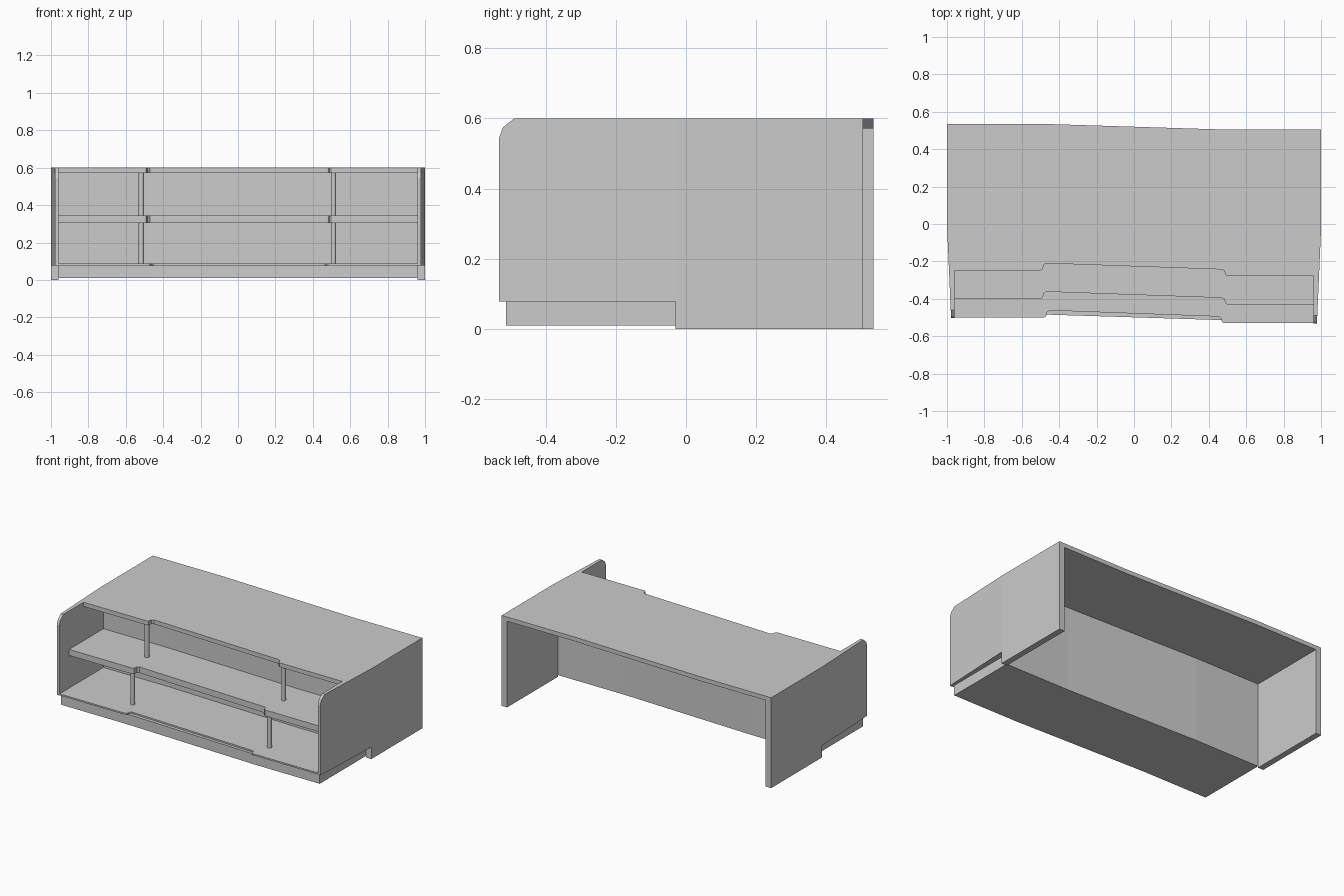
import bpy, bmesh

if "Cube" in bpy.data.objects:
    bpy.data.objects.remove(bpy.data.objects["Cube"])

INNER = 0.96      # inner face of the side panels
BEND = 0.48       # plan is straight outside +-BEND, slanted between
SHIFT = 0.03      # left half sits this much further back


def finish(name, bm):
    bmesh.ops.recalc_face_normals(bm, faces=bm.faces)
    me = bpy.data.meshes.new(name)
    bm.to_mesh(me)
    bm.free()
    ob = bpy.data.objects.new(name, me)
    bpy.context.collection.objects.link(ob)
    return ob


def slab(name, plan, z0, z1):
    """Extrude a closed plan outline from z0 to z1."""
    bm = bmesh.new()
    face = bm.faces.new([bm.verts.new((x, y, z0)) for x, y in plan])
    res = bmesh.ops.extrude_face_region(bm, geom=[face], use_keep_orig=True)
    for v in res["geom"]:
        if isinstance(v, bmesh.types.BMVert):
            v.co.z = z1
    return finish(name, bm)


def bent_line(y):
    """Left-to-right line; y is its position at the right end."""
    return [(-INNER, y + SHIFT), (-BEND, y + SHIFT), (BEND, y), (INNER, y)]


def recessed_front(y, w):
    """Left-to-right front edge with a softened recess of half width w."""
    return [(-INNER, y + .03), (-w - .015, y + .03), (-w - .005, y + .036),
            (-w, y + .058), (-w + .012, y + .068), (w - .012, y + .035),
            (w, y + .028), (w + .005, y + .008), (w + .015, y), (INNER, y)]


def board(name, front_y, back_y, z0, z1, w=0.483):
    return slab(name, recessed_front(front_y, w) + bent_line(back_y)[::-1], z0, z1)


# Horizontal boards
board("desk_top", -0.278, 0.505, 0.572, 0.60)
board("middle_shelf", -0.43, -0.05, 0.305, 0.345)
board("bottom_deck", -0.53, -0.05, 0.078, 0.088, 0.465)

# Plinth under the deck and the upright panel behind the shelves
slab("plinth", bent_line(-0.514) + bent_line(-0.03)[::-1], 0.01, 0.078)
slab("modesty_panel", bent_line(-0.07) + bent_line(-0.03)[::-1], 0.078, 0.572)


def side_panel(name, sign, dy):
    """Panel with a rounded upper front corner, tapering towards the front."""
    front = [(-.03, .078), (-.533, .078), (-.533, .545), (-.522, .575),
             (-.49, .60), (-.03, .60)]
    bm = bmesh.new()
    a = [bm.verts.new((sign * INNER, y + dy, z)) for y, z in front]
    b = [bm.verts.new((sign * INNER, y + dy, z))
         for y, z in [(.505, .60), (.505, 0), (-.03, 0)]]
    faces = [bm.faces.new(a), bm.faces.new([a[0], a[5]] + b)]
    res = bmesh.ops.extrude_face_region(bm, geom=faces, use_keep_orig=True)
    for v in res["geom"]:
        if isinstance(v, bmesh.types.BMVert):
            t = max(0, -.03 - (v.co.y - dy)) / 0.503
            v.co.x = sign * (1 - 0.022 * t)
    finish(name, bm)


side_panel("left_side_panel", -1, SHIFT)
side_panel("right_side_panel", 1, 0)

# Round posts carrying the shelf and the top
posts = [("lower_post_left", -.517, -.366, .088, .305),
         ("lower_post_right", .51, -.398, .088, .305),
         ("upper_post_left", -.517, -.216, .345, .572),
         ("upper_post_right", .51, -.25, .345, .572)]
for name, x, y, z0, z1 in posts:
    bpy.ops.mesh.primitive_cylinder_add(vertices=24, radius=0.014, depth=z1 - z0,
                                        location=(x, y, (z0 + z1) / 2))
    bpy.context.object.name = name
    bpy.ops.object.shade_smooth_by_angle()
